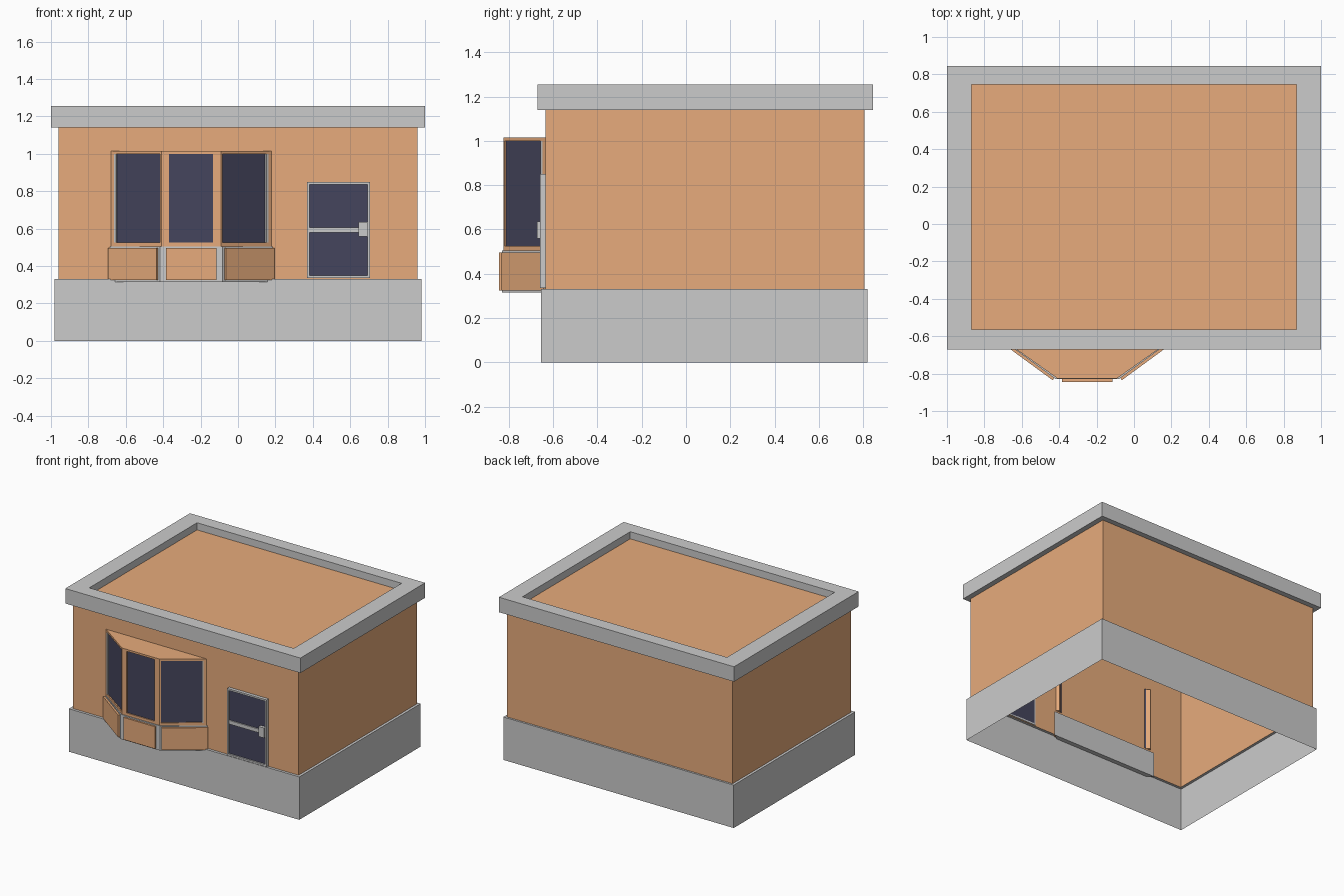
import bpy, bmesh
from mathutils import Vector

if "Cube" in bpy.data.objects:
    bpy.data.objects.remove(bpy.data.objects["Cube"])


def material(name, rgb):
    m = bpy.data.materials.new(name)
    m.diffuse_color = (*rgb, 1)
    m.use_nodes = True
    m.node_tree.nodes["Principled BSDF"].inputs["Base Color"].default_value = m.diffuse_color
    return m


BRICK = material("brick", (0.80, 0.41, 0.20))
GLASS = material("glass", (0.06, 0.06, 0.11))


def loft(name, rings, mat=None, bottom=True, top=True, closed=False):
    """Bridge equal-length point rings, optionally capped or closed into a loop."""
    bm = bmesh.new()
    vs = [[bm.verts.new(p) for p in r] for r in rings]
    pairs = list(zip(vs, vs[1:])) + ([(vs[-1], vs[0])] if closed else [])
    n = len(rings[0])
    for a, b in pairs:
        for i in range(n):
            j = (i + 1) % n
            bm.faces.new((a[i], a[j], b[j], b[i]))
    if bottom:
        bm.faces.new(vs[0][::-1])
    if top:
        bm.faces.new(vs[-1])
    me = bpy.data.meshes.new(name)
    bm.to_mesh(me)
    bm.free()
    ob = bpy.data.objects.new(name, me)
    bpy.context.collection.objects.link(ob)
    if mat:
        me.materials.append(mat)
    return ob


def rect(x0, x1, y0, y1, z):
    return [(x0, y0, z), (x1, y0, z), (x1, y1, z), (x0, y1, z)]


def box(name, x0, x1, y0, y1, z0, z1, mat=None, **kw):
    return loft(name, [rect(x0, x1, y0, y1, z0), rect(x0, x1, y0, y1, z1)], mat, **kw)


# Main shell: plinth with ledge, open-bottomed walls with flat roof, parapet ring
loft("plinth", [rect(-.98, .98, -.655, .82, 0), rect(-.98, .98, -.655, .82, .33),
                rect(-.96, .96, -.635, .805, .33)], bottom=False, top=False)
box("walls_and_roof", -.96, .96, -.635, .805, .33, 1.2, BRICK, bottom=False)
outer, inner = (-1, 1, -.67, .845), (-.87, .87, -.565, .745)
loft("parapet", [rect(*outer, 1.14), rect(*outer, 1.255), rect(*inner, 1.255),
                 rect(*inner, 1.14)], bottom=False, top=False, closed=True)

# Bay window: stacked trapezoid slabs around x = CX
CX = -.25


def plan(back, front, yf, yb=-.634):
    return [Vector(p) for p in ((CX - back, yb), (CX - front, yf), (CX + front, yf), (CX + back, yb))]


def slab(name, pts, z0, z1, mat=None):
    return loft(name, [[(p.x, p.y, z) for p in pts] for z in (z0, z1)], mat)


def panel(name, p, q, t0, t1, z0, z1, out, back, mat=None):
    """Box lying along the plan edge p-q, from 'back' behind it to 'out' in front."""
    d = q - p
    n = Vector((d.y, -d.x)).normalized()
    a, b = p + d * t0, p + d * t1
    return slab(name, [a + n * out, b + n * out, b - n * back, a - n * back], z0, z1, mat)


lower = plan(.455, .168, -.83, -.62)
upper = plan(.43, .16, -.825)
slab("bay_base", lower, .315, .505)
slab("bay_sill", upper, .505, .525, BRICK)
slab("bay_roof", upper, 1.0, 1.015, BRICK)
slab("bay_core", plan(.40, .145, -.808), .525, 1.0, BRICK)

sides = ("left", "centre", "right")
base_spans = ((.06, .97), (.10, .90), (.03, .94))
glass_spans = ((.10, .97), (.125, .86), (.03, .90))
for i, side in enumerate(sides):
    p, q = lower[i], lower[i + 1]
    panel(f"bay_panel_{side}", p, q, *base_spans[i], .325, .495, .014, .01, BRICK)
    p, q = upper[i], upper[i + 1]
    t0, t1 = glass_spans[i]
    panel(f"bay_glass_{side}", p, q, t0, t1, .525, 1.0, -.008, .03, GLASS)
    # Posts either side of each pane
    panel(f"bay_post_{side}_a", p, q, 0, t0, .525, 1.0, 0, .025, BRICK)
    panel(f"bay_post_{side}_b", p, q, t1, 1, .525, 1.0, 0, .025, BRICK)
# Thin pale jambs at the wall ends of the side panes
panel("bay_jamb_left", upper[0], upper[1], .07, .11, .525, 1.0, .002, .02)
panel("bay_jamb_right", upper[2], upper[3], .89, .93, .525, 1.0, .002, .02)

# Door: frame bars, glass, push bar and latch plate
box("door_glass", .38, .695, -.648, -.63, .345, .84, GLASS)
for side, x in (("left", .37), ("right", .692)):
    box(f"door_stile_{side}", x, x + .013, -.66, -.63, .335, .85)
for part, z in (("bottom", .335), ("top", .837)):
    box(f"door_rail_{part}", .383, .692, -.66, -.63, z, z + .013)
box("door_push_bar", .383, .65, -.657, -.64, .578, .606)
box("door_latch_plate", .645, .692, -.672, -.64, .558, .635)
